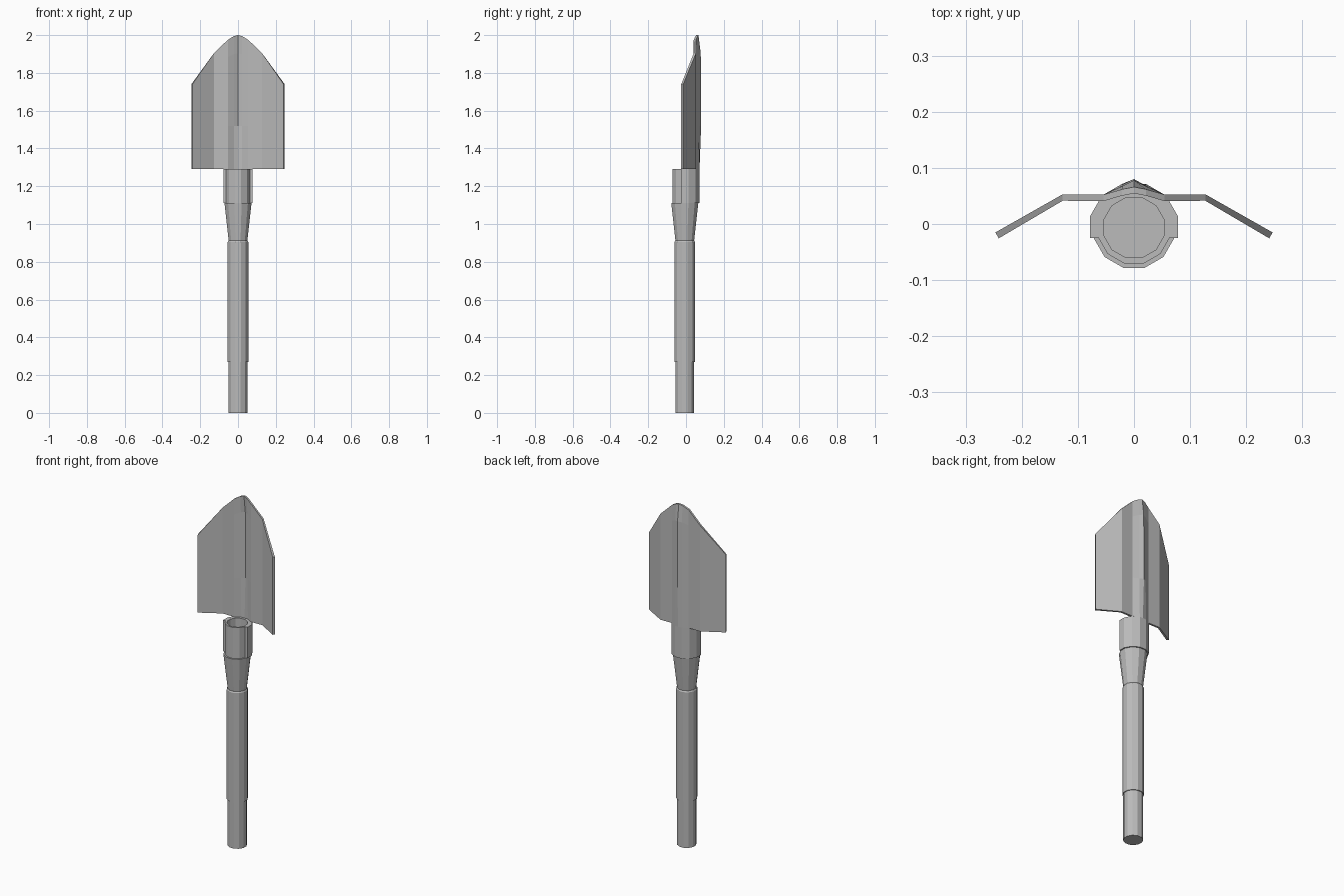
import bpy, bmesh, math

if "Cube" in bpy.data.objects:
    bpy.data.objects.remove(bpy.data.objects["Cube"])

# One plain grey material
grey = bpy.data.materials.new("plain grey")
grey.use_nodes = True
colour = (0.5, 0.5, 0.5, 1)
grey.diffuse_color = colour
grey.node_tree.nodes["Principled BSDF"].inputs["Base Color"].default_value = colour

AXIS_Y = -0.0065
SIDES = 12


def finish(name, bm):
    bmesh.ops.recalc_face_normals(bm, faces=bm.faces)
    mesh = bpy.data.meshes.new(name)
    bm.to_mesh(mesh)
    bm.free()
    mesh.materials.append(grey)
    obj = bpy.data.objects.new(name, mesh)
    bpy.context.collection.objects.link(obj)
    return obj


def corner(flat_radius, i):
    # Corner of a twelve-sided section, with a flat facing the front
    a = 2 * math.pi * (i + 0.5) / SIDES
    r = flat_radius / math.cos(math.pi / SIDES)
    return r * math.cos(a), AXIS_Y + r * math.sin(a)


def turned(name, profile):
    # Stack of rings (flat radius, height) capped at both ends
    bm = bmesh.new()
    rings = [[bm.verts.new((*corner(r, i), z)) for i in range(SIDES)]
             for r, z in profile]
    for a, b in zip(rings, rings[1:]):
        for i in range(SIDES):
            j = (i + 1) % SIDES
            bm.faces.new((a[i], a[j], b[j], b[i]))
    bm.faces.new(rings[0])
    bm.faces.new(rings[-1])
    return finish(name, bm)


def loft(name, back_rows, front_rows):
    # Closed shell between two matching grids of points
    bm = bmesh.new()
    back, front = [[[bm.verts.new(p) for p in row] for row in rows]
                   for rows in (back_rows, front_rows)]
    nr, nc = len(back), len(back[0])
    for g in (back, front):
        for r in range(nr - 1):
            for c in range(nc - 1):
                bm.faces.new((g[r][c], g[r][c + 1], g[r + 1][c + 1], g[r + 1][c]))
    for r in (0, nr - 1):
        for c in range(nc - 1):
            bm.faces.new((back[r][c], back[r][c + 1], front[r][c + 1], front[r][c]))
    for c in (0, nc - 1):
        for r in range(nr - 1):
            bm.faces.new((back[r][c], back[r + 1][c], front[r + 1][c], front[r][c]))
    return finish(name, bm)


def mirrored(half):
    # Half row running outward from x = 0, completed on the other side
    return [(-x, y, z) for x, y, z in reversed(half[1:])] + half


# Handle: narrow grip end, main shaft with chamfered top
turned("grip_end", [(0.05, 0), (0.05, 0.275)])
turned("shaft", [(0.0545, 0.27), (0.0545, 0.905), (0.05, 0.912)])

# Flared ferrule carrying a hollow socket
turned("ferrule_socket", [(0.049, 0.908), (0.0715, 1.11), (0.064, 1.11),
                          (0.064, 1.29), (0.0535, 1.29), (0.0535, 1.11)])

# Bracket wrapped around the back of the socket
def wrap_section(radius, z):
    pts = [corner(radius, i) for i in range(6)]
    pts = [(radius, -0.025)] + pts + [(-radius, -0.025)]
    return [(x, y, z) for x, y in pts]

loft("socket_bracket",
     [wrap_section(0.078, z) for z in (1.11, 1.29)],
     [wrap_section(0.064, z) for z in (1.11, 1.29)])

# Blade: columns from the centre outward
xs = [0, 0.021, 0.054, 0.127, 0.247]
tops = [2.0, 1.995, 1.975, 1.905, 1.74]
wings = [0.0525, 0.053, -0.015]
centres = [(0.0715, 0.0715), (0.08, 0.0685), (0.078, 0.0675), (0.066, 0.062)]


def blade_rows(front):
    rows = []
    for r, centre in enumerate(centres):
        half = []
        for c, (x, y) in enumerate(zip(xs, list(centre) + wings)):
            mid = 1.52
            z = (1.29, mid, mid + 0.8 * (tops[c] - mid), tops[c])[r]
            if front:
                # Offset by the plate thickness along the bent section
                y -= 0.0115
                if c == 4:
                    x, y = x - 0.006, y + 0.001
            half.append((x, y, z))
        rows.append(mirrored(half))
    return rows


loft("blade", blade_rows(False), blade_rows(True))
